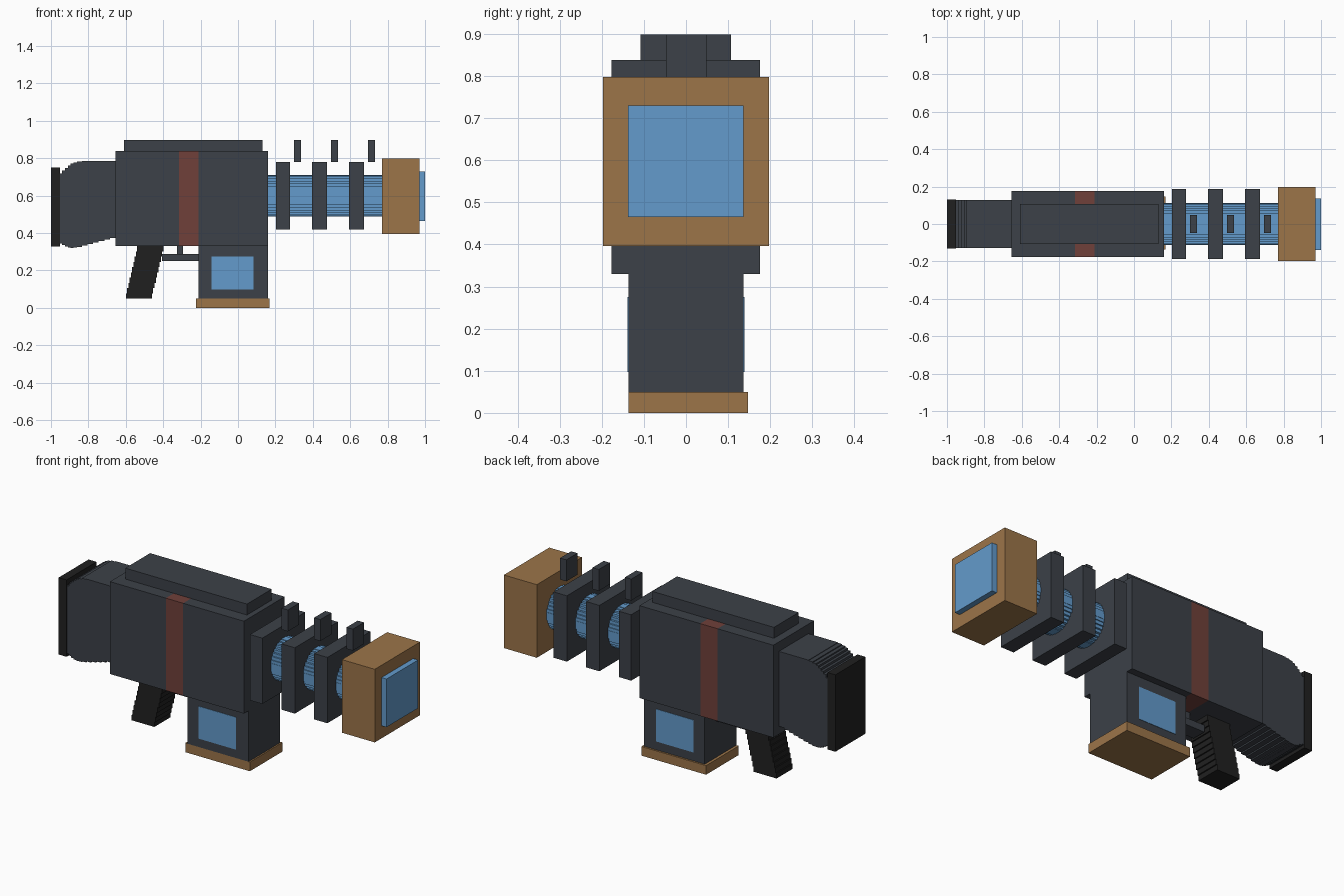
import bpy, bmesh, math

if "Cube" in bpy.data.objects:
    bpy.data.objects.remove(bpy.data.objects["Cube"])


def srgb(c):
    c /= 255
    return c / 12.92 if c <= 0.04045 else ((c + 0.055) / 1.055) ** 2.4


def material(name, r, g, b):
    m = bpy.data.materials.new(name)
    m.diffuse_color = (srgb(r), srgb(g), srgb(b), 1)
    m.use_nodes = True
    m.node_tree.nodes["Principled BSDF"].inputs["Base Color"].default_value = m.diffuse_color
    return m


GREY = material("gunmetal grey", 60, 65, 72)
BLACK = material("rubber black", 32, 32, 32)
BLUE = material("energy blue", 99, 155, 204)
BRASS = material("brass brown", 156, 117, 73)
RED = material("dark red", 112, 64, 58)


def finish(name, bm, *mats):
    bmesh.ops.recalc_face_normals(bm, faces=bm.faces)
    me = bpy.data.meshes.new(name)
    bm.to_mesh(me)
    bm.free()
    for m in mats:
        me.materials.append(m)
    ob = bpy.data.objects.new(name, me)
    bpy.context.collection.objects.link(ob)
    return ob


def box_bm(x, y, z):
    bm = bmesh.new()
    bmesh.ops.create_cube(bm, size=1)
    for v in bm.verts:
        v.co = [(lo + hi) / 2 + c * (hi - lo) for c, (lo, hi) in zip(v.co, (x, y, z))]
    return bm


def box(name, x, y, z, mat):
    return finish(name, box_bm(x, y, z), mat)


def stepped_prism(name, columns, place, lo, hi, mat):
    """Extrude a staircase outline; columns are (a0, a1, b_low, b_high)."""
    pts = [p for a0, a1, b, t in columns for p in ((a0, t), (a1, t))]
    pts += [p for a0, a1, b, t in reversed(columns) for p in ((a1, b), (a0, b))]
    bm = bmesh.new()
    ends = [[bm.verts.new(place(a, b, d)) for a, b in pts] for d in (lo, hi)]
    for ring in ends:
        bm.faces.new(ring)
    for i in range(len(pts)):
        j = (i + 1) % len(pts)
        bm.faces.new((ends[0][i], ends[0][j], ends[1][j], ends[1][i]))
    return finish(name, bm, mat)


def interp(points, x):
    for (x0, z0), (x1, z1) in zip(points, points[1:]):
        if x <= x1:
            return z0 + (z1 - z0) * (x - x0) / (x1 - x0)
    return points[-1][1]


# Receiver body with a red band cut into its faces
bm = box_bm((-0.655, 0.16), (-0.177, 0.176), (0.33, 0.838))
for cut in (-0.315, -0.21):
    bmesh.ops.bisect_plane(bm, geom=bm.verts[:] + bm.edges[:] + bm.faces[:],
                           plane_co=(cut, 0, 0), plane_no=(1, 0, 0))
for f in bm.faces:
    f.material_index = int(-0.315 < f.calc_center_median().x < -0.21)
finish("receiver_body", bm, GREY, RED)
box("top_rail", (-0.61, 0.13), (-0.108, 0.107), (0.838, 0.898), GREY)

# Stepped shoulder stock and butt plate
top = [(-0.952, 0.71), (-0.93, 0.738), (-0.90, 0.762), (-0.88, 0.776), (-0.835, 0.786), (-0.655, 0.786)]
bottom = [(-0.952, 0.348), (-0.91, 0.325), (-0.88, 0.32), (-0.84, 0.328), (-0.655, 0.378)]
edges = [-0.952, -0.94, -0.925, -0.91, -0.895, -0.88, -0.86, -0.835,
         -0.805, -0.775, -0.745, -0.715, -0.685, -0.655]
cols = [(a, b, interp(bottom, (a + b) / 2), interp(top, (a + b) / 2))
        for a, b in zip(edges, edges[1:])]
stepped_prism("stock", cols, lambda a, b, d: (a, d, b), -0.128, 0.128, GREY)
box("butt_plate", (-1.0, -0.952), (-0.13, 0.13), (0.327, 0.75), BLACK)

# Slanted grip made of stepped layers (outline runs along z)
n = 10
h = 0.28 / n
cols = [(0.05 + i * h, 0.05 + (i + 1) * h, -0.60 + 0.0068 * i, -0.46 + 0.0068 * i) for i in range(n)]
stepped_prism("grip", cols, lambda a, b, d: (b, d, a), -0.07, 0.07, BLACK)

# Trigger and guard
box("trigger_guard", (-0.405, -0.21), (-0.04, 0.04), (0.25, 0.288), GREY)
box("trigger", (-0.325, -0.295), (-0.03, 0.03), (0.288, 0.33), GREY)

# Magazine, base plate and side windows
box("magazine", (-0.21, 0.16), (-0.137, 0.137), (0.05, 0.33), GREY)
box("magazine_base", (-0.225, 0.168), (-0.137, 0.147), (0.0, 0.05), BRASS)
for side, s in (("front", -1), ("back", 1)):
    y = sorted((s * 0.135, s * 0.139))
    box("magazine_window_" + side, (-0.142, 0.084), y, (0.097, 0.275), BLUE)

# Glowing barrel core with a stepped round section
R, n = 0.112, 18
edges = [-R * math.cos(math.pi * i / n) for i in range(n + 1)]
cols = []
for a, b in zip(edges, edges[1:]):
    half = math.sqrt(R * R - ((a + b) / 2) ** 2)
    cols.append((a, b, 0.60 - half, 0.60 + half))
stepped_prism("barrel_core", cols, lambda a, b, d: (d, a, b), 0.16, 0.77, BLUE)

# Barrel rings and the floating sight posts
for i, (x0, x1) in enumerate(((0.203, 0.278), (0.396, 0.476), (0.594, 0.674))):
    box(f"barrel_ring_{i + 1}", (x0, x1), (-0.186, 0.187), (0.418, 0.78), GREY)
    p = 0.299 + 0.1975 * i
    box(f"sight_post_{i + 1}", (p, p + 0.038), (-0.048, 0.049), (0.78, 0.898), GREY)

# Muzzle block and lens
box("muzzle_block", (0.77, 0.97), (-0.197, 0.197), (0.396, 0.798), BRASS)
box("muzzle_lens", (0.97, 1.0), (-0.138, 0.137), (0.465, 0.73), BLUE)
